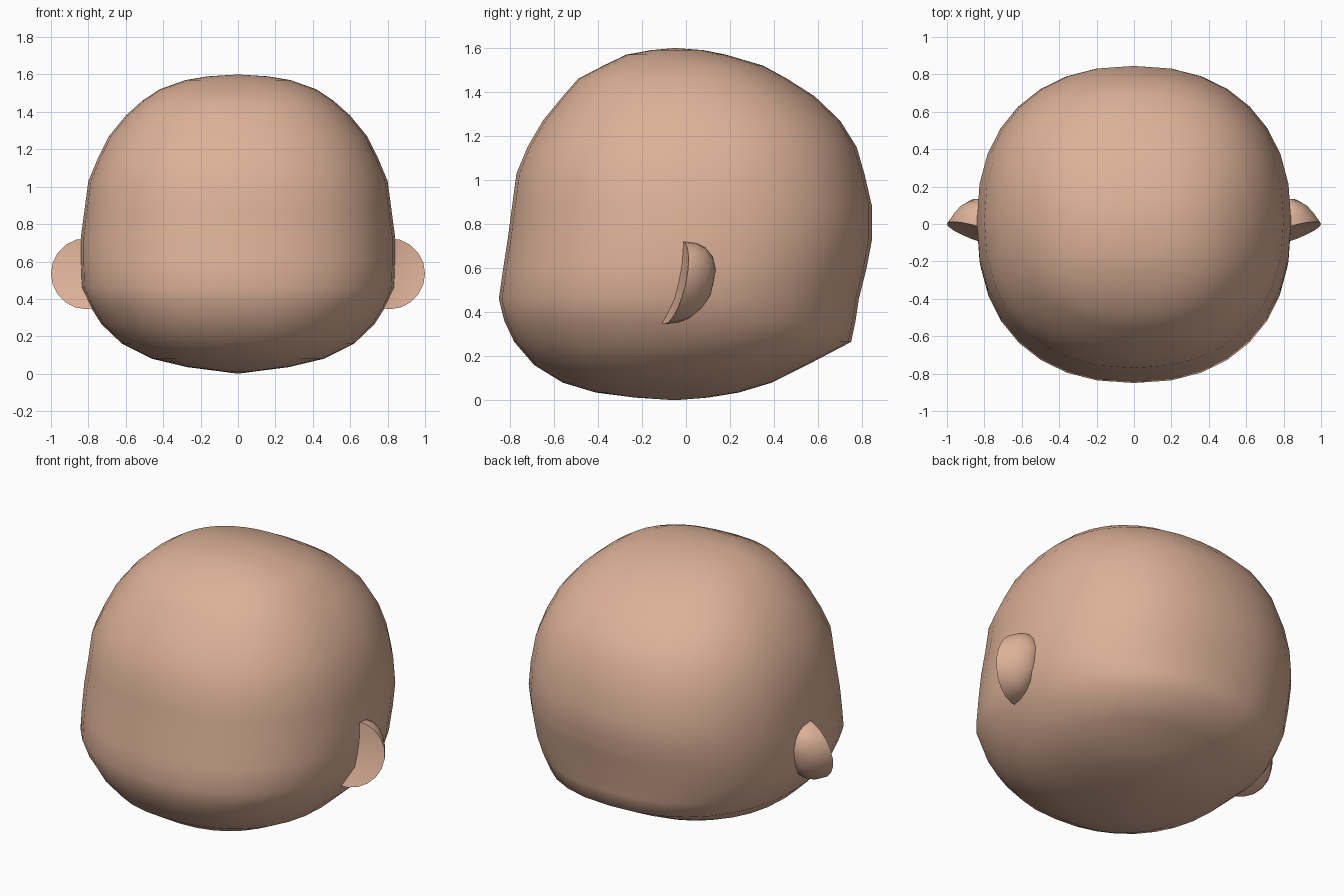
import bpy, bmesh, math

if "Cube" in bpy.data.objects:
    bpy.data.objects.remove(bpy.data.objects["Cube"])

skin = bpy.data.materials.new("skin")
skin.diffuse_color = (0.72, 0.44, 0.315, 1)
skin.use_nodes = True
skin.node_tree.nodes["Principled BSDF"].inputs["Base Color"].default_value = skin.diffuse_color

SEG = 32


def spow(v, p):
    return math.copysign(abs(v) ** p, v)


def finish(bm, name):
    bmesh.ops.recalc_face_normals(bm, faces=bm.faces)
    for f in bm.faces:
        f.smooth = True
    mesh = bpy.data.meshes.new(name)
    bm.to_mesh(mesh)
    bm.free()
    mesh.materials.append(skin)
    obj = bpy.data.objects.new(name, mesh)
    bpy.context.collection.objects.link(obj)
    return obj


def loft(bm, first, rings, last):
    """Skin closed rings of points between two pole points."""
    rows = [[bm.verts.new(p) for p in ring] for ring in rings]
    a, b = bm.verts.new(first), bm.verts.new(last)
    n = len(rows[0])
    for i in range(n):
        j = (i + 1) % n
        bm.faces.new((a, rows[0][j], rows[0][i]))
        bm.faces.new((b, rows[-1][i], rows[-1][j]))
        for r, s in zip(rows, rows[1:]):
            bm.faces.new((r[i], r[j], s[j], s[i]))


# Head: height, front y, back y, half width
SECTIONS = [
    (0.012, -0.23, 0.10, 0.09), (0.035, -0.41, 0.24, 0.27),
    (0.08, -0.56, 0.39, 0.46), (0.16, -0.69, 0.55, 0.62),
    (0.265, -0.78, 0.75, 0.73), (0.36, -0.825, 0.77, 0.79),
    (0.46, -0.85, 0.785, 0.835), (0.60, -0.83, 0.82, 0.84),
    (0.73, -0.81, 0.845, 0.84), (0.88, -0.79, 0.845, 0.82),
    (1.03, -0.77, 0.81, 0.80), (1.15, -0.72, 0.775, 0.75),
    (1.27, -0.65, 0.70, 0.69), (1.38, -0.56, 0.585, 0.60),
    (1.46, -0.49, 0.46, 0.51), (1.52, -0.375, 0.35, 0.42),
    (1.57, -0.27, 0.18, 0.28), (1.59, -0.16, 0.08, 0.16),
]


def head_ring(z, front, back, width):
    mid, depth = (front + back) / 2, (back - front) / 2
    pts = []
    for i in range(SEG):
        a = 2 * math.pi * i / SEG
        pts.append((width * spow(math.cos(a), 0.88),
                    mid + depth * spow(math.sin(a), 0.88), z))
    return pts


bm = bmesh.new()
loft(bm, (0, -0.05, 0), [head_ring(*s) for s in SECTIONS], (0, -0.05, 1.6))
finish(bm, "head")


# Ears: tilted disc, slightly hollow in front, domed behind
def ear_point(side, s, a, back):
    u, v = s * math.cos(a), s * math.sin(a)
    y = -0.06 + 0.04 * v + 0.06 * u
    if back:
        power = 0.4 + 0.6 * math.cos(a) ** 2
        y += 0.185 * max(0, 1 - s * s) ** power
    else:
        y += 0.02 * (1 - s * s)
    return (side * (0.81 + 0.19 * u), y, 0.535 + 0.19 * v)


for side, name in ((-1, "left_ear"), (1, "right_ear")):
    bm = bmesh.new()
    steps = [(0.5, False), (0.85, False), (1.0, False),
             (0.96, True), (0.85, True), (0.65, True), (0.35, True)]
    rings = [[ear_point(side, s, 2 * math.pi * i / 20, b) for i in range(20)]
             for s, b in steps]
    loft(bm, ear_point(side, 0, 0, False), rings,
         (side * 0.81, 0.125, 0.535))
    ear = finish(bm, name)
    bpy.ops.object.select_all(action='DESELECT')
    ear.select_set(True)
    bpy.context.view_layer.objects.active = ear
    bpy.ops.object.shade_smooth_by_angle(angle=math.radians(50))
